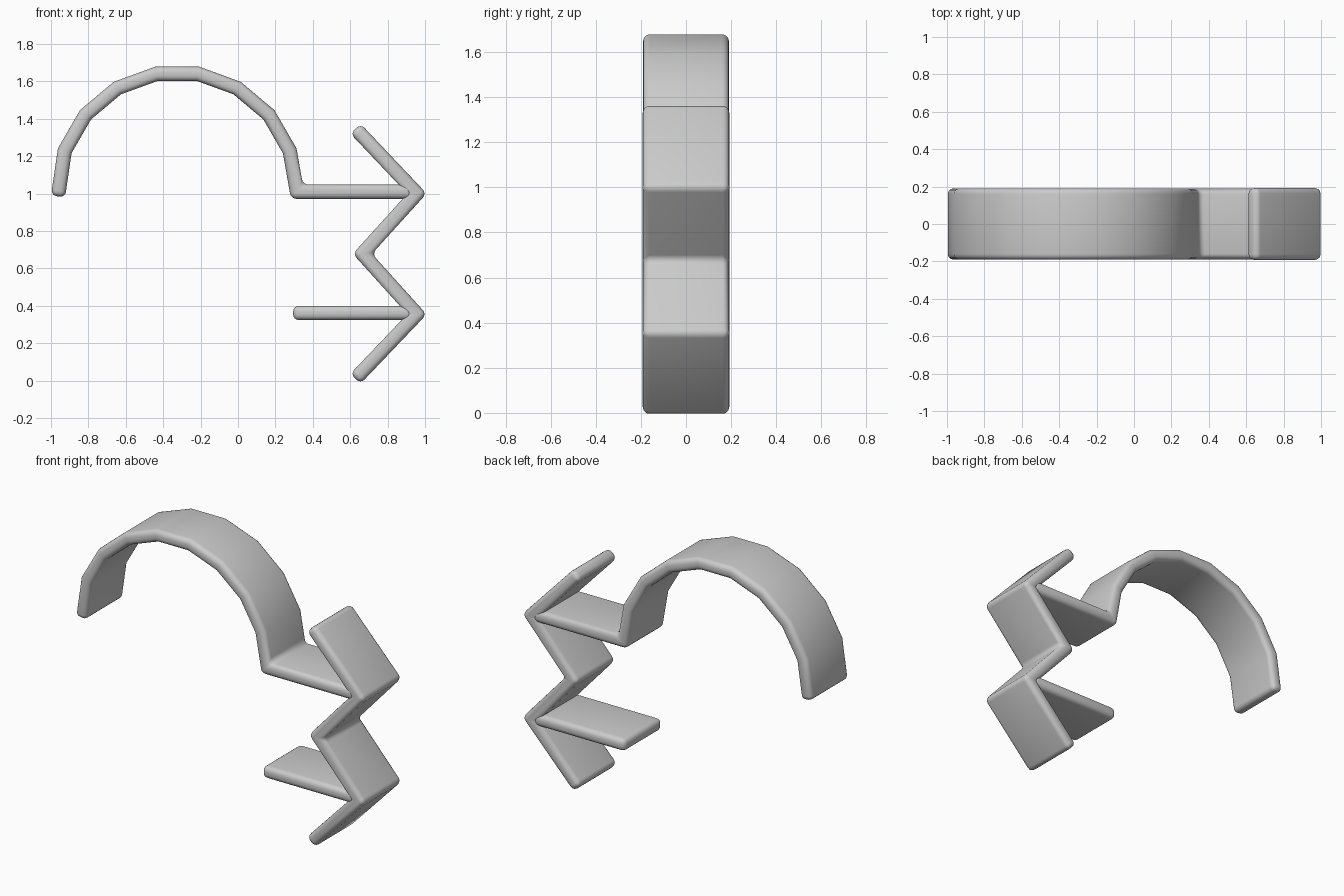
import bpy, bmesh, math
from mathutils import Vector

cube = bpy.data.objects.get("Cube")
if cube:
    bpy.data.objects.remove(cube, do_unlink=True)

grey = bpy.data.materials.new("plain grey")
grey.use_nodes = True
COLOUR = (0.6, 0.6, 0.6, 1)
grey.diffuse_color = COLOUR
grey.node_tree.nodes["Principled BSDF"].inputs["Base Color"].default_value = COLOUR

THICK = 0.076


def strip(name, path, half_width):
    """Sweep a flat band along an x-z path with mitred corners and rounded edges."""
    pts = [Vector(p) for p in path]
    bm = bmesh.new()
    rings = []
    for i, p in enumerate(pts):
        before = (p - pts[i - 1]).normalized() if i else None
        after = (pts[i + 1] - p).normalized() if i < len(pts) - 1 else None
        before, after = before or after, after or before
        n1, n2 = Vector((-before.y, before.x)), Vector((-after.y, after.x))
        miter = (n1 + n2).normalized()
        off = miter * (THICK / 2 / miter.dot(n1))
        corners = [(p + off, -1), (p + off, 1), (p - off, 1), (p - off, -1)]
        rings.append([bm.verts.new((c.x, s * half_width, c.y)) for c, s in corners])
    for a, b in zip(rings, rings[1:]):
        for k in range(4):
            m = (k + 1) % 4
            bm.faces.new((a[k], a[m], b[m], b[k]))
    bm.faces.new(rings[0][::-1])
    bm.faces.new(rings[-1])
    bmesh.ops.recalc_face_normals(bm, faces=bm.faces)
    mesh = bpy.data.meshes.new(name)
    bm.to_mesh(mesh)
    bm.free()
    mesh.materials.append(grey)
    ob = bpy.data.objects.new(name, mesh)
    bpy.context.collection.objects.link(ob)
    bevel = ob.modifiers.new("rounded edges", "BEVEL")
    bevel.width = 0.03
    bevel.segments = 4
    bevel.limit_method = "ANGLE"
    bevel.angle_limit = math.radians(35)
    bpy.ops.object.select_all(action="DESELECT")
    ob.select_set(True)
    bpy.context.view_layer.objects.active = ob
    bpy.ops.object.modifier_apply(modifier=bevel.name)
    bpy.ops.object.shade_smooth_by_angle(angle=math.radians(40))
    return ob


# Arch that turns into the upper bar
arch = [(-0.325 + 0.64 * math.cos(math.radians(a)), 1.01 + 0.64 * math.sin(math.radians(a)))
        for a in range(180, -1, -20)]
arch[0] = (-0.962, 0.985)
strip("arch_and_upper_bar", arch + [(0.93, 1.01)], 0.19)

# Zigzag band with two points
strip("zigzag", [(0.628, 1.347), (0.957, 1.0), (0.665, 0.678), (0.957, 0.355), (0.628, 0.01)], 0.192)

# Lower bar
strip("lower_bar", [(0.295, 0.362), (0.93, 0.362)], 0.188)
